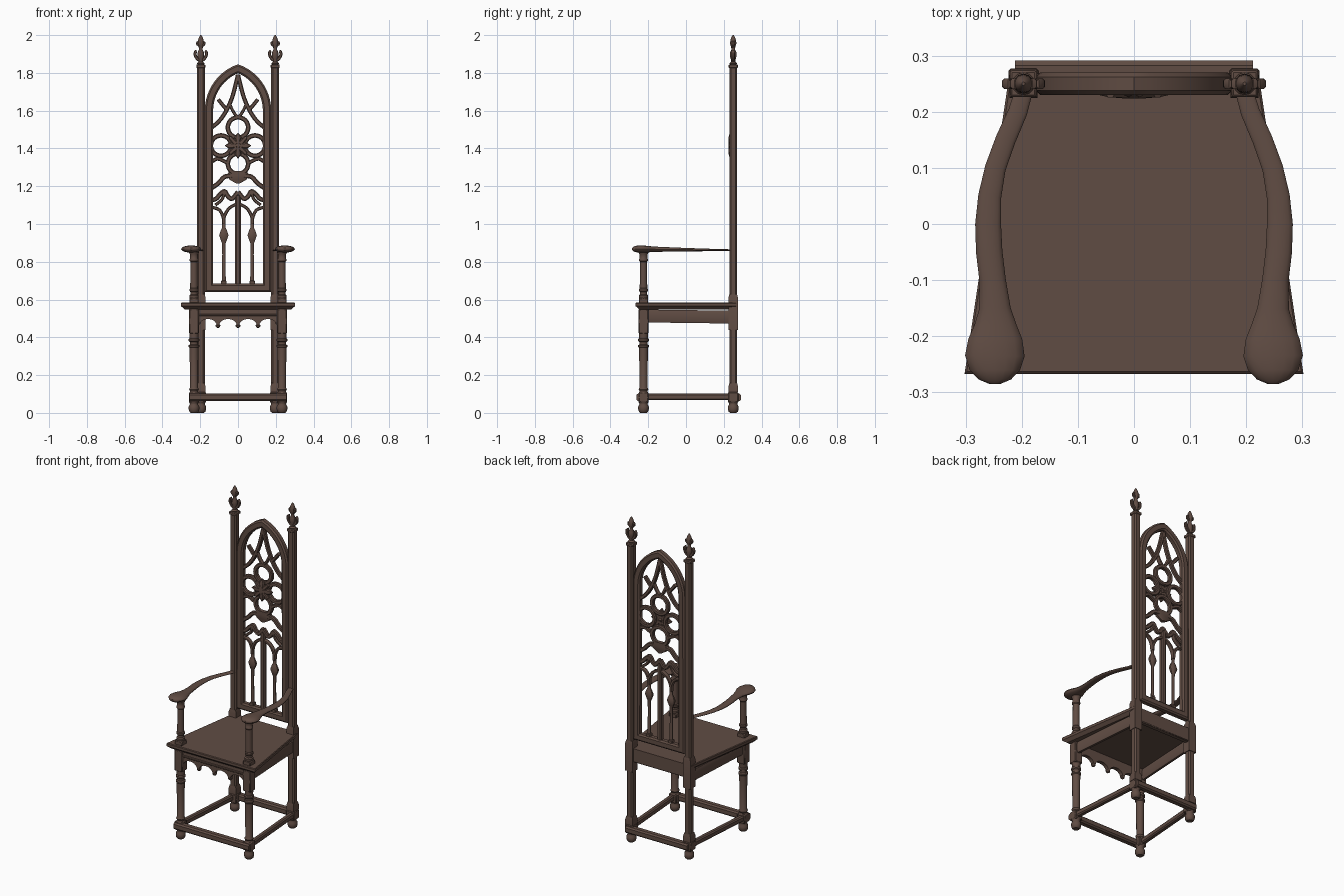
import bpy, bmesh
from math import pi, cos, sin
from mathutils import Vector as V

if bpy.data.objects.get("Cube"):
    bpy.data.objects.remove(bpy.data.objects["Cube"])

wood = bpy.data.materials.new("dark brown wood")
wood.use_nodes = True
brown = (0.118, 0.073, 0.057, 1)
wood.diffuse_color = brown
wood.node_tree.nodes["Principled BSDF"].inputs["Base Color"].default_value = brown
made = []


def mesh(name, verts, faces):
    me = bpy.data.meshes.new(name)
    me.from_pydata([tuple(v) for v in verts], [], faces)
    bm = bmesh.new()
    bm.from_mesh(me)
    bmesh.ops.recalc_face_normals(bm, faces=bm.faces)
    bm.to_mesh(me)
    bm.free()
    me.materials.append(wood)
    ob = bpy.data.objects.new(name, me)
    bpy.context.collection.objects.link(ob)
    made.append(ob)
    return ob


def skin(name, rings, closed=False):
    """Bridge rings of equal size, with caps unless closed."""
    n, m = len(rings[0]), len(rings)
    faces = [(i * n + j, i * n + (j + 1) % n,
              (i + 1) % m * n + (j + 1) % n, (i + 1) % m * n + j)
             for i in range(m if closed else m - 1) for j in range(n)]
    if not closed:
        faces += [tuple(range(n)), tuple(range((m - 1) * n, m * n))]
    return mesh(name, [v for r in rings for v in r], faces)


ROUND = [(cos(2 * pi * k / 16), sin(2 * pi * k / 16)) for k in range(16)]
BAR = [(a * p, b * q) for a, b, p, q in (
    (1, 1, 1, .6), (1, 1, .6, 1), (-1, 1, .6, 1), (-1, 1, 1, .6),
    (-1, -1, 1, .6), (-1, -1, .6, 1), (1, -1, .6, 1), (1, -1, 1, .6))]


def sweep(name, pts, width, depth, up=V((0, 1, 0)), section=BAR, closed=False):
    """Sweep a section along a path with mitred corners."""
    pts = [V(p) for p in pts]
    n = len(pts)
    w = width if isinstance(width, list) else [width] * n
    d = depth if isinstance(depth, list) else [depth] * n
    rings = []
    for i, p in enumerate(pts):
        a = pts[i - 1] if closed or i else p
        b = pts[(i + 1) % n] if closed or i < n - 1 else p
        t0 = (p - a).normalized() if p != a else (b - p).normalized()
        t1 = (b - p).normalized() if p != b else t0
        t = (t0 + t1).normalized()
        side = t.cross(up).normalized() / max(t.dot(t1), .4)
        rings.append([p + side * x * w[i] / 2 + up * y * d[i] / 2 for x, y in section])
    return skin(name, rings, closed)


def lathe(name, x, y, profile, n=16, turn=0, flat=1):
    return skin(name, [[(x + r * cos(2 * pi * k / n + turn), y + flat * r * sin(2 * pi * k / n + turn), z)
                        for k in range(n)] for z, r in profile])


def box(name, x0, x1, y0, y1, z0, z1, bevel=.004):
    ob = skin(name, [[(x0, y0, z), (x1, y0, z), (x1, y1, z), (x0, y1, z)] for z in (z0, z1)])
    if bevel:
        mod = ob.modifiers.new("edge", "BEVEL")
        mod.width, mod.segments = bevel, 1
    return ob


def arc(cx, cz, r, a0, a1, n=16, y=.25):
    return [(cx + r * cos(a0 + (a1 - a0) * k / n), y, cz + r * sin(a0 + (a1 - a0) * k / n)) for k in range(n + 1)]


def bend(pts, y=.25, n=6):
    """Smooth curve through x, z points."""
    p = [V((a, y, b)) for a, b in pts]
    p = [2 * p[0] - p[1]] + p + [2 * p[-1] - p[-2]]
    out = []
    for i in range(1, len(p) - 2):
        a, b, c, d = p[i - 1:i + 3]
        for k in range(n):
            t = k / n
            out.append(.5 * (2 * b + (c - a) * t + (2 * a - 5 * b + 4 * c - d) * t * t
                             + (3 * b - a - 3 * c + d) * t ** 3))
    return out + [p[-2]]


# Seat: tapering board with a stepped lower edge
def plan(z, i):
    return [(-.302 + i, -.267 + i, z), (.302 - i, -.267 + i, z), (.222 - i, .268, z), (-.222 + i, .268, z)]


skin("seat", [plan(.548, .02), plan(.56, .006), plan(.565, 0), plan(.58, 0), plan(.584, .004)])

# Front apron with four scallops and hanging drops
edge = [(-.215, .55)]
for c in (-.159, -.053, .053, .159):
    edge += [(c + .046 * cos(a), .463 + .034 * sin(a)) for a in [pi - pi * k / 10 for k in range(11)]]
edge += [(.215, .55)]
skin("front_apron", [[(x, y, z) for x, z in edge] for y in (-.238, -.215)])
sweep("apron_moulding", [(-.215, -.238, .518), (.215, -.238, .518)], .012, .014)
for x in (-.106, 0, .106):
    lathe("apron_drop", x, -.227, [(.449, .003), (.455, .011), (.463, .013), (.47, .008)], 12)
box("back_apron", -.19, .19, .238, .268, .50, .584)

# Stretchers at the front and back
for name, y, hx in (("front_stretcher", -.242, .256), ("back_stretcher", .27, .212)):
    sweep(name, [(-hx, y, .082), (hx, y, .082)], .04, .042)

turned = [(.105, .025), (.115, .021), (.125, .026), (.135, .021), (.32, .023), (.345, .023), (.35, .028),
          (.358, .028), (.363, .022), (.375, .022), (.38, .028), (.39, .028), (.395, .023), (.43, .025)]
foot = [(0, .017), (.006, .024), (.018, .028), (.034, .028), (.044, .022), (.05, .022), (.06, .027)]
arm_post = [(.605, .022), (.612, .025), (.622, .025), (.628, .019), (.64, .019), (.646, .024), (.655, .024),
            (.66, .02), (.80, .019), (.805, .023), (.815, .023), (.82, .02), (.84, .022), (.852, .028)]
finial = [(1.842, .014), (1.85, .02), (1.858, .012), (1.872, .013), (1.89, .018), (1.91, .016), (1.925, .009),
          (1.94, .012), (1.955, .017), (1.972, .015), (1.988, .01), (2.0, .003)]

for s, side in ((1, "left"), (-1, "right")):
    # Front leg, foot and arm support
    x, y = s * .233, -.225
    lathe(side + "_front_leg", x, y, turned)
    lathe(side + "_front_foot", x, y, foot)
    box(side + "_front_leg_block", x - .026, x + .026, y - .026, y + .026, .42, .55)
    box(side + "_front_leg_base", x - .026, x + .026, y - .026, y + .026, .055, .108)
    box(side + "_arm_post_base", x - .025, x + .025, y - .025, y + .025, .58, .608)
    lathe(side + "_arm_post", x, y, arm_post)

    # Back leg and tall fluted post
    x, y = s * .197, .25
    lathe(side + "_back_foot", x, y, foot)
    box(side + "_back_leg_base", x - .027, x + .027, y - .027, y + .027, .055, .11)
    h, g = .021, .013
    flute = [(a * h, b * g) if k % 2 == 0 else (a * g, b * h) for a, b, ks in
             ((1, 1, (0, 2, 1)), (-1, 1, (1, 2, 0)), (-1, -1, (0, 2, 1)), (1, -1, (1, 2, 0)))
             for k in (ks[0], ks[2])]
    skin(side + "_back_post", [[(x + a, y + b, z) for a, b in flute] for z in (.1, 1.835)])
    for z0, z1 in ((.11, .16), (.44, .63)):
        r = .025 * 2 ** .5
        lathe(side + "_back_leg_block", x, y, [(z0, r), (z1 - .02, r), (z1, r * .8)], 4, pi / 4)
    box(side + "_post_cap", x - .024, x + .024, y - .024, y + .024, 1.825, 1.845)

    # Finial with side leaves
    lathe(side + "_finial", x, y, finial, 12)
    for t in (1, -1):
        for name, z, k in (("lower_leaf", 1.862, 1), ("upper_leaf", 1.935, .55)):
            leaf = bend([(x, z), (x + t * .018 * k, z + .012), (x + t * .03 * k, z + .034 * k),
                         (x + t * .026 * k, z + .06 * k)], y, 3)
            sweep(side + "_finial_" + name, leaf, [.012] + [.016] * (len(leaf) - 2) + [.003], .018)

    # Side apron and side stretcher follow the taper of the seat
    up = V((0, 0, 1))
    sweep(side + "_apron", [(s * .238, -.22, .513), (s * .205, .245, .507)], .022, .068, up)
    sweep(side + "_stretcher", [(s * .24, -.24, .085), (s * .203, .26, .085)], .03, .034, up)

    # Curved arm ending in a rounded knob
    arm = ((.197, .235, .032, .01), (.207, .2, .034, .011), (.229, .15, .036, .012), (.247, .1, .037, .014),
           (.257, .05, .041, .016), (.26, 0, .046, .018), (.258, -.05, .047, .021), (.252, -.1, .047, .024),
           (.248, -.15, .056, .027), (.247, -.18, .075, .03), (.247, -.205, .096, .035),
           (.248, -.235, .106, .038), (.248, -.26, .09, .035), (.248, -.277, .058, .027), (.248, -.285, .02, .01))
    sweep(side + "_arm", [(s * a, b, .861 + .007 * (.235 - b) / .52) for a, b, w, d in arm],
          [a[2] for a in arm], [a[3] for a in arm], up, ROUND)

# Pointed back frame: two stiles, arch and bottom rail in one loop
half = arc(-.084, 1.6, .2375, 0, 1.206, 14)
half = half[:-1] + [(0, .25, 1.822)]
loop = [(.154, .25, .662)] + half + [(-x, y, z) for x, y, z in half[-2::-1]] + [(-.154, .25, .662)]
sweep("back_frame", loop, .044, .04, closed=True)

# Four-lobed rosette
C, D = 1.415, .024
for k in range(4):
    a = pi / 2 * k
    sweep("rosette_lobe", arc(.09 * cos(a), C + .096 * sin(a), .054, 0, 2 * pi, 24)[:-1], .024, D, closed=True)
    tip = V((cos(a), 0, sin(a)))
    hub = V((0, .237, C))
    sweep("rosette_petal", [hub, hub + tip * .02, hub + tip * .045, hub + tip * .068],
          [.014, .026, .036, .004], [.026, .026, .022, .012])
    b = a + pi / 4
    sweep("rosette_web", [hub, hub + V((cos(b), .01, sin(b))) * .06], [.03, .02], D)
lathe("rosette_boss", 0, .24, [(C - .016, .004), (C - .01, .012), (C, .016), (C + .01, .012), (C + .016, .004)], 12)

# Pendant under the rosette
sweep("pendant", [(0, .25, 1.28), (0, .25, 1.26), (0, .25, 1.235), (0, .25, 1.215)], [.09, .12, .09, .02], D)

for s in (1, -1):
    def rib(name, pts, w):
        sweep(name, bend([(s * x, z) for x, z in pts]), w, D)

    # Ribs above and below the rosette
    rib("upper_rib", [(0, 1.79), (.028, 1.68), (.062, 1.6), (.1, 1.545), (.14, 1.51)], .022)
    rib("upper_cusp", [(.105, 1.66), (.085, 1.635), (.06, 1.605)], .02)
    rib("crown_rib", [(.045, 1.635), (.022, 1.59), (0, 1.565)], .016)
    rib("lower_rib", [(.14, 1.19), (.105, 1.215), (.07, 1.25), (.03, 1.255)], .024)
    rib("lobe_tie", [(.14, 1.33), (.105, 1.345), (.05, 1.32)], .02)

    # Wavy arch heads over the lancets
    rib("ogee_head", [(.14, 1.125), (.115, 1.135), (.092, 1.16), (.07, 1.172), (.052, 1.145),
                      (.03, 1.135), (0, 1.17)], .024)
    rib("inner_lancet", [(.075, 1.0), (.072, 1.04), (.05, 1.08), (.02, 1.1), (0, 1.105)], .017)
    rib("outer_lancet", [(.075, 1.0), (.08, 1.04), (.1, 1.075), (.14, 1.09)], .017)
    rib("lancet_cusp", [(.07, 1.172), (.085, 1.13), (.12, 1.1)], .016)

    # Slender side mullion with a diamond knot
    lathe("side_mullion", s * .075, .25,
          [(.67, .013), (.72, .011), (.84, .009), (.9, .011), (.915, .018), (.94, .027), (.965, .018),
           (.98, .01), (1.03, .01)], 8, pi / 8, .7)
    box("mullion_foot", s * .075 - .014, s * .075 + .014, .236, .264, .675, .7, .003)

sweep("centre_mullion", [(0, .25, .67), (0, .25, 1.15)], .03, D + .004)

# Soft shading on turned parts, crisp edges elsewhere
bpy.ops.object.select_all(action="DESELECT")
for ob in made:
    ob.select_set(True)
bpy.context.view_layer.objects.active = made[0]
bpy.ops.object.shade_smooth_by_angle(angle=.65)
